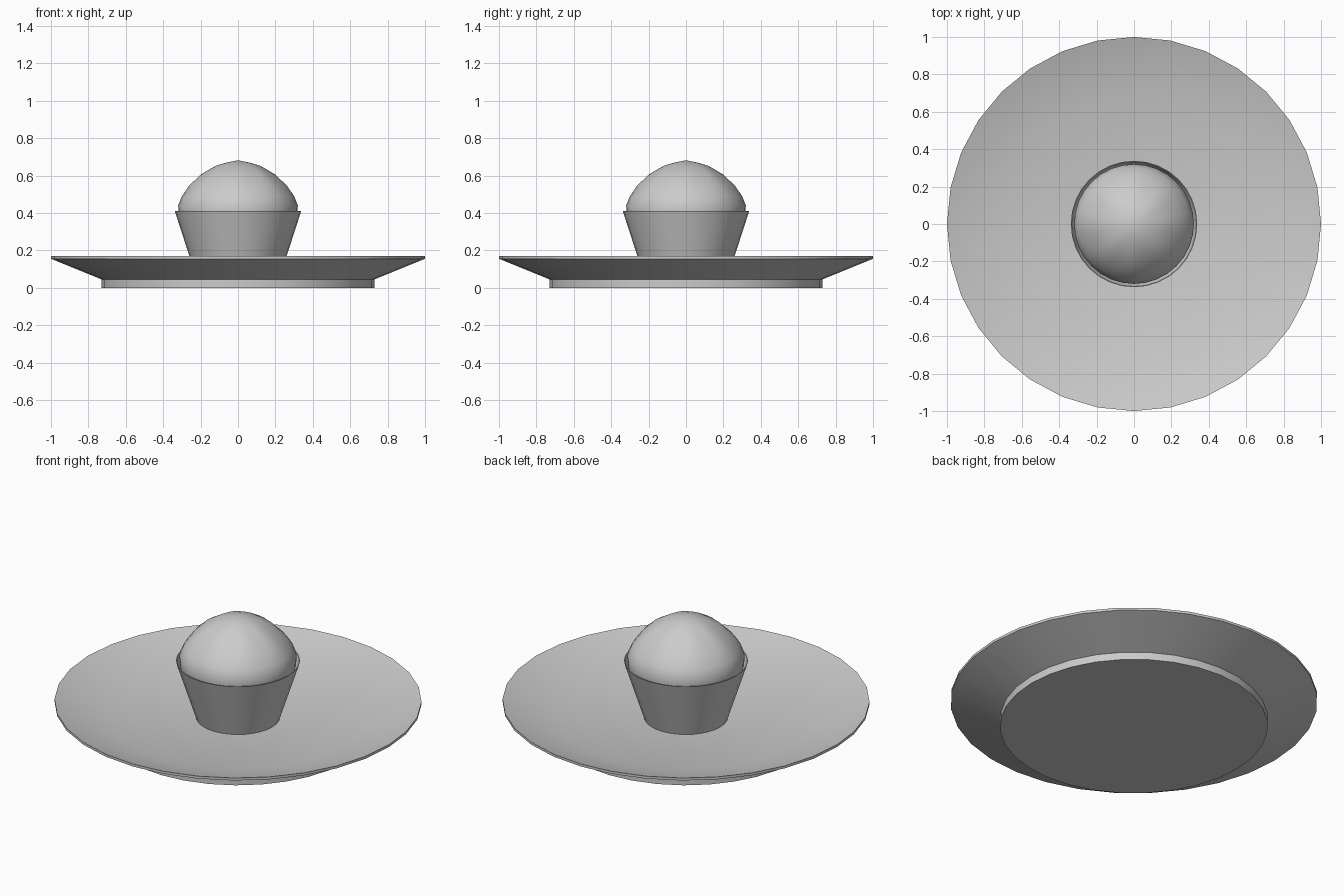
import bpy
import math

if "Cube" in bpy.data.objects:
    bpy.data.objects.remove(bpy.data.objects["Cube"])

SIDES = 32


def lathe(name, profile, flute=None):
    """Spin (radius, z) points round the z axis; radius 0 makes a pole."""
    verts, faces, rings = [], [], []
    for i, (r, z) in enumerate(profile):
        start = len(verts)
        if r == 0:
            verts.append((0, 0, z))
            rings.append([start] * SIDES)
            continue
        for k in range(SIDES):
            a = 2 * math.pi * k / SIDES
            rr = r * (1 - flute[i] * (1 - math.cos(8 * a)) / 2) if flute else r
            verts.append((rr * math.cos(a), rr * math.sin(a), z))
        rings.append(list(range(start, start + SIDES)))
    for lo, hi in zip(rings, rings[1:]):
        for k in range(SIDES):
            n = (k + 1) % SIDES
            quad = [lo[k], lo[n], hi[n], hi[k]]
            faces.append(list(dict.fromkeys(quad)))
    mesh = bpy.data.meshes.new(name)
    mesh.from_pydata(verts, [], faces)
    obj = bpy.data.objects.new(name, mesh)
    bpy.context.collection.objects.link(obj)
    bpy.ops.object.select_all(action='DESELECT')
    obj.select_set(True)
    bpy.context.view_layer.objects.active = obj
    bpy.ops.object.shade_smooth_by_angle(angle=math.radians(30))
    return obj


# Plate: foot, flared underside, thin lip, sloped rim and flat well
lathe("plate", [(0, 0), (0.73, 0), (0.73, 0.045), (1.0, 0.155),
                (1.0, 0.17), (0.69, 0.07), (0, 0.07)])

# Open paper cup with a thin wall
lathe("cake_cup", [(0, 0.071), (0.228, 0.071), (0.338, 0.41),
                   (0.334, 0.41), (0.30, 0.31)])

# Domed cake top with shallow radial creases
lathe("cake_top",
      [(0.30, 0.31), (0.316, 0.39), (0.32, 0.44), (0.30, 0.49), (0.262, 0.545),
       (0.20, 0.605), (0.12, 0.652), (0.06, 0.67), (0, 0.682)],
      flute=[0, 0, 0, 0.01, 0.03, 0.04, 0.03, 0, 0])
